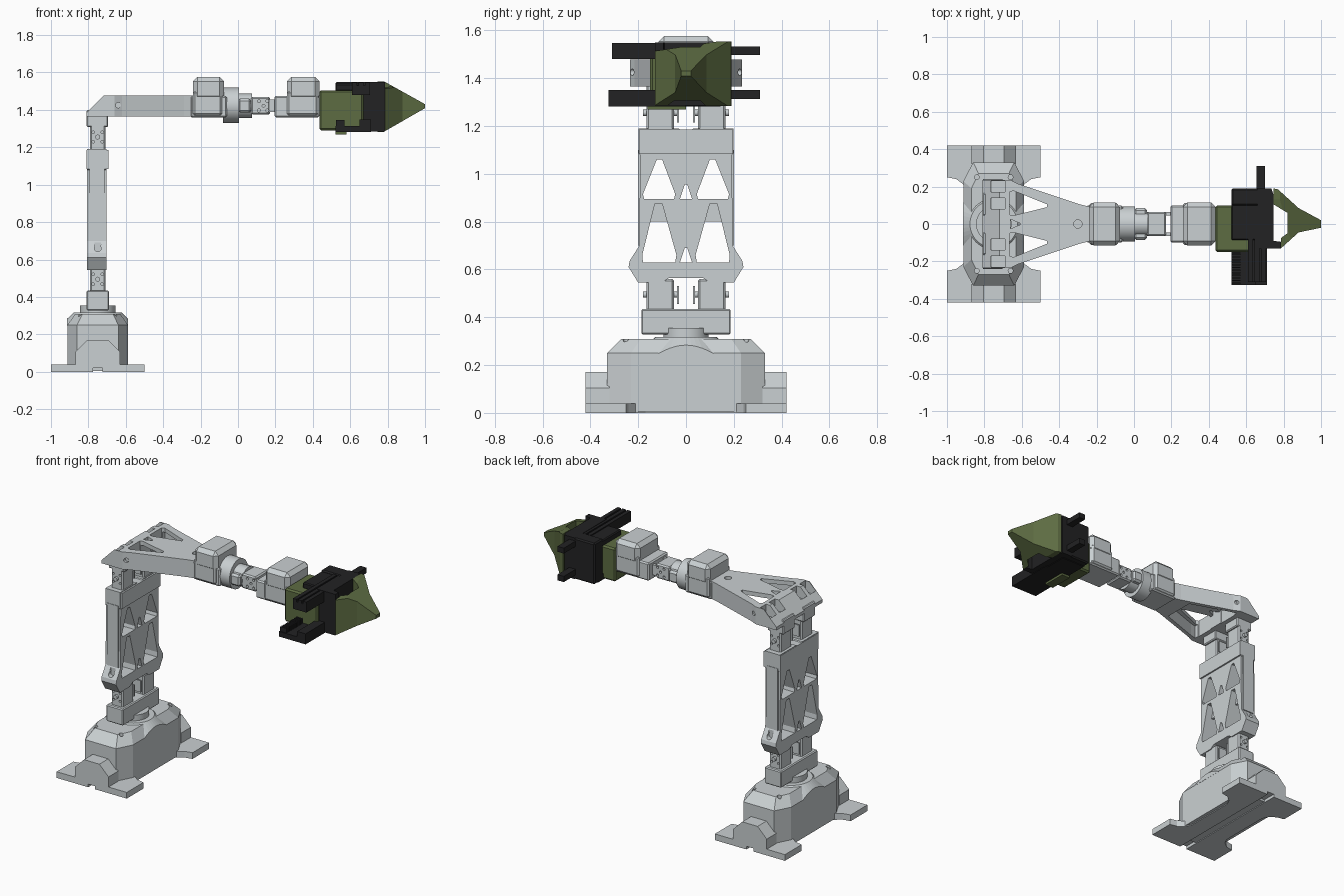
import bpy, bmesh, math
from mathutils import Vector

if "Cube" in bpy.data.objects:
    bpy.data.objects.remove(bpy.data.objects["Cube"])


def material(name, rgb):
    m = bpy.data.materials.new(name)
    m.use_nodes = True
    m.diffuse_color = (*rgb, 1)
    m.node_tree.nodes["Principled BSDF"].inputs["Base Color"].default_value = (*rgb, 1)
    return m


GREY = material("light_grey", (0.59, 0.63, 0.645))
GREEN = material("olive_green", (0.11, 0.15, 0.055))
BLACK = material("soft_black", (0.016, 0.016, 0.017))


def finish(name, bm, mat):
    bmesh.ops.recalc_face_normals(bm, faces=bm.faces)
    me = bpy.data.meshes.new(name)
    bm.to_mesh(me)
    bm.free()
    ob = bpy.data.objects.new(name, me)
    bpy.context.collection.objects.link(ob)
    me.materials.append(mat)
    return ob


def prism(name, pts, axis, lo, hi, mat=GREY, bevel=0):
    """Extrude a flat outline along an axis."""
    place = {"x": lambda a, b, h: (h, a, b), "y": lambda a, b, h: (a, h, b),
             "z": lambda a, b, h: (a, b, h)}[axis]
    bm = bmesh.new()
    face = bm.faces.new([bm.verts.new(place(a, b, lo)) for a, b in pts])
    new = bmesh.ops.extrude_face_region(bm, geom=[face])["geom"]
    bmesh.ops.translate(bm, vec=Vector(place(0, 0, hi - lo)),
                        verts=[v for v in new if isinstance(v, bmesh.types.BMVert)])
    if bevel:
        bmesh.ops.bevel(bm, geom=bm.edges[:], offset=bevel, segments=1, affect="EDGES")
    return finish(name, bm, mat)


def box(name, x, y, z, mat=GREY, bevel=0):
    pts = [(x[0], y[0]), (x[1], y[0]), (x[1], y[1]), (x[0], y[1])]
    return prism(name, pts, "z", z[0], z[1], mat, bevel)


def rod(name, center, axis, lo, hi, r, mat=GREY, sides=32):
    pts = [(center[0] + r * math.cos(i * math.tau / sides),
            center[1] + r * math.sin(i * math.tau / sides)) for i in range(sides)]
    ob = prism(name, pts, axis, lo, hi, mat)
    bpy.ops.object.select_all(action="DESELECT")
    ob.select_set(True)
    bpy.context.view_layer.objects.active = ob
    bpy.ops.object.shade_smooth_by_angle(angle=math.radians(35))
    return ob


def side_hole(x, z, s, y0, y1, r):
    """Cutter along y on the left (s=1) or right (s=-1) side."""
    return rod("hole", (x, z), "y", min(s * y0, s * y1), max(s * y0, s * y1), r, sides=14)


def boolean(ob, cutters, op="DIFFERENCE"):
    for c in cutters:
        c.hide_render = True
        mod = ob.modifiers.new("cut", "BOOLEAN")
        mod.operation, mod.object, mod.solver = op, c, "EXACT"
    bpy.context.view_layer.update()
    dg = bpy.context.evaluated_depsgraph_get()
    me = bpy.data.meshes.new_from_object(ob.evaluated_get(dg))
    ob.modifiers.clear()
    ob.data = me
    for c in cutters:
        bpy.data.objects.remove(c)
    return ob


def mirror_a(pts):
    return pts + [(-a, b) for a, b in reversed(pts)]


def mirror_b(pts):
    return pts + [(a, -b) for a, b in reversed(pts)]


CX = -0.75  # vertical axis of the arm

# Base: plate with four feet, chamfered housing, end covers
foot = [(0.25, 0.42), (0.25, 0.25), (0.20, 0.24), (0.16, 0.21), (0.14, 0.17)]
plate = prism("base_plate", [(CX + a, b) for a, b in mirror_a(mirror_b(foot))], "z", 0, 0.04)
boolean(plate, [box("slot", (CX - 0.025, CX + 0.025), (-0.5, 0.5), (-0.1, 0.02))])

octagon = mirror_a(mirror_b([(0.11, 0.33), (0.162, 0.23)]))
bm = bmesh.new()
rings = [[bm.verts.new((CX + a * sx, b * sy, z)) for a, b in octagon]
         for sx, sy, z in ((1, 1, 0.005), (1, 1, 0.25), (0.74, 0.82, 0.31))]
for low, high in zip(rings, rings[1:]):
    for i in range(8):
        bm.faces.new((low[i - 1], low[i], high[i], high[i - 1]))
bm.faces.new(rings[0])
bm.faces.new(rings[-1])
housing = finish("base_housing", bm, GREY)
boolean(housing, [rod("hole", (CX + sx * 0.09, sy * 0.25), "z", 0.26, 0.4, 0.013, sides=12)
                  for sx in (-1, 1) for sy in (-1, 1)])
cover = [(CX + a, b) for a, b in mirror_a([(0.12, 0.005), (0.12, 0.105), (0.055, 0.17)])]
for side, y in (("left", 0.32), ("right", -0.42)):
    end = prism("base_end_cover_" + side, cover, "y", y, y + 0.1)
    boolean(end, [box("slot", (CX - 0.025, CX + 0.025), (-0.5, 0.5), (-0.1, 0.02))])

# Turntable: conical shoulder trimmed flush with the housing, then a disc
bm = bmesh.new()
bmesh.ops.create_cone(bm, cap_ends=True, segments=48, radius1=0.20, radius2=0.127, depth=0.07)
bmesh.ops.translate(bm, verts=bm.verts, vec=(CX, 0, 0.283))
collar = finish("turntable_shoulder", bm, GREY)
boolean(collar, [box("trim", (CX - 0.163, CX + 0.163), (-0.3, 0.3), (0.2, 0.4))], "INTERSECT")
rod("turntable", (CX, 0), "z", 0.3, 0.355, 0.095, sides=48)

# Shoulder bracket with its clevis
box("shoulder_bracket", (-0.81, -0.69), (-0.187, 0.187), (0.328, 0.435), bevel=0.006)


def joint(name, z0, z1, pin_z):
    """Pair of motor ears with pins and screw holes."""
    for side, s in (("left", 1), ("right", -1)):
        ear = box(f"{name}_ear_{side}", (-0.79, -0.708), sorted((s * 0.05, s * 0.165)), (z0, z1), bevel=0.008)
        boolean(ear, [side_hole(CX + dx, pin_z + dz, s, 0.15, 0.2, 0.007)
                      for dx in (-0.024, 0.024) for dz in (-0.026, 0.026)])
        rod(f"{name}_pin_{side}", (CX, pin_z), "y", min(s * 0.03, s * 0.18), max(s * 0.03, s * 0.18), 0.013)
        box(f"{name}_flange_{side}", (-0.785, -0.715), sorted((s * 0.03, s * 0.038)),
            (pin_z - 0.04, pin_z + 0.035))


joint("shoulder", 0.42, 0.56, 0.495)

# Upright link with triangular windows
outline = mirror_a([(0.07, 0.565), (0.10, 0.545), (0.20, 0.545), (0.24, 0.61), (0.236, 0.635),
                    (0.195, 0.70), (0.192, 1.08), (0.198, 1.085), (0.198, 1.19), (0.03, 1.19), (0.015, 1.175)])
link = prism("upright_link", outline, "x", -0.808, -0.702)
windows = []
for s in (-1, 1):
    for tri in ([(0.05, 0.895), (0.175, 0.895), (0.18, 0.915), (0.122, 1.06), (0.10, 1.06), (0.045, 0.915)],
                [(0.045, 0.63), (0.18, 0.63), (0.183, 0.66), (0.13, 0.875), (0.10, 0.875), (0.04, 0.66)]):
        windows.append(prism("window", [(s * a, b) for a, b in tri], "x", -0.9, -0.6))
    windows += [side_hole(CX, z, s, 0.2, 0.3, 0.018) for z in (0.66, 0.685)]
for z in (0.63, 0.895):
    windows.append(prism("window", [(-0.025, z), (0.025, z), (0.005, z + 0.06), (-0.005, z + 0.06)],
                         "x", -0.9, -0.6))
boolean(link, windows)
box("link_cross_plate", (-0.765, -0.75), (-0.17, 0.17), (0.80, 0.89))
box("link_top_band", (-0.81, -0.692), (-0.196, 0.196), (1.085, 1.185))
for s in (-1, 1):
    box("link_side_rail", (-0.795, -0.715), (s * 0.196 - 0.005, s * 0.196 + 0.005), (0.70, 1.10))

# Elbow
joint("elbow", 1.17, 1.33, 1.255)
for s in (-1, 1):
    box("elbow_block", (-0.81, -0.695), sorted((s * 0.045, s * 0.165)), (1.308, 1.40), bevel=0.006)

# Forearm: tapered shell, sloped at the back, with windows and open underside
arm = prism("forearm", mirror_b([(-0.81, 0.235), (-0.66, 0.235), (-0.62, 0.215), (-0.29, 0.105),
                                 (-0.23, 0.09)]), "z", 1.365, 1.477)
cuts = [prism("slope", [(-0.82, 1.375), (-0.71, 1.485), (-0.82, 1.485)], "y", -0.4, 0.4),
        prism("hollow", mirror_b([(-0.66, 0.20), (-0.62, 0.19), (-0.36, 0.10)]), "z", 1.3, 1.45),
        rod("hole", (-0.30, 0), "z", 1.45, 1.6, 0.022, sides=16)]
for s in (-1, 1):
    cuts.append(prism("window", [(-0.665, s * 0.05), (-0.665, s * 0.17), (-0.645, s * 0.178),
                                 (-0.465, s * 0.105), (-0.465, s * 0.09), (-0.645, s * 0.045)], "z", 1.3, 1.6))
    cuts.append(side_hole(-0.64, 1.425, s, 0.212, 0.3, 0.014))
    for y in (0.11, 0.20):
        cuts.append(box("pocket", (-0.765, -0.69), (s * y - 0.03, s * y + 0.03), (1.405, 1.6)))
cuts.append(prism("window", [(-0.66, 0.025), (-0.66, -0.025), (-0.61, -0.004), (-0.61, 0.004)], "z", 1.3, 1.6))
boolean(arm, cuts)


# Two wrist motors: a low body and a raised chamfered cap
def motor(name, x0, x1, cap0, cap1):
    box(name + "_body", (x0, x1), (-0.10, 0.10), (1.36, 1.475), bevel=0.008)
    box(name + "_case", (cap0, cap1 - 0.01), (-0.112, 0.112), (1.37, 1.50), bevel=0.01)
    box(name + "_cap", (cap0, cap1), (-0.115, 0.115), (1.45, 1.577), bevel=0.024)


motor("wrist_roll_motor", -0.255, -0.06, -0.24, -0.075)
rod("wrist_collar", (0, 1.425), "x", -0.08, 0.005, 0.094, sides=40)
rod("wrist_neck", (0, 1.422), "x", 0.0, 0.075, 0.065, sides=40)
box("wrist_neck_block", (0, 0.07), (-0.085, 0.085), (1.385, 1.46), bevel=0.012)
bracket = box("wrist_bracket", (0.07, 0.172), (-0.065, 0.065), (1.375, 1.47), bevel=0.008)
boolean(bracket, [side_hole(0.137 + dx, 1.422 + dz, s, 0.05, 0.2, 0.008)
                  for dx, dz in ((0, 0), (0.02, 0.025), (-0.025, 0.025), (0.02, -0.025), (-0.025, -0.025))
                  for s in (-1, 1)])
for s in (-1, 1):
    box("wrist_fork", (0.165, 0.22), (s * 0.055 - 0.01, s * 0.055 + 0.01), (1.39, 1.455))
motor("wrist_pitch_motor", 0.195, 0.435, 0.262, 0.437)

# Gripper motor housing
box("gripper_motor", (0.435, 0.67), (-0.15, 0.10), (1.29, 1.505), GREEN, 0.01)
box("gripper_motor_foot", (0.52, 0.58), (-0.16, 0.0), (1.268, 1.30), GREEN)

# Gripper carriage: front wall, side wall and two shelves
prism("carriage_front", [(0.66, -0.13), (0.785, -0.13), (0.785, -0.095), (0.745, -0.09), (0.745, 0.16),
                         (0.735, 0.19), (0.66, 0.19)], "z", 1.285, 1.55, BLACK)
box("carriage_side", (0.52, 0.70), (0.10, 0.19), (1.285, 1.55), BLACK, 0.008)
box("carriage_top", (0.52, 0.70), (-0.085, 0.15), (1.50, 1.54), BLACK, 0.006)
box("carriage_bottom", (0.52, 0.70), (-0.13, 0.15), (1.282, 1.33), BLACK, 0.006)

# Sliding racks
box("upper_rack", (0.61, 0.705), (-0.31, 0.1), (1.48, 1.53), BLACK)
for x in (0.61, 0.645, 0.68):
    box("upper_rack_rib", (x, x + 0.025), (-0.31, 0.1), (1.52, 1.547), BLACK)
box("upper_rack_tail", (0.655, 0.70), (0.1, 0.31), (1.497, 1.532), BLACK)
box("lower_rack", (0.52, 0.71), (-0.325, 0.0), (1.282, 1.315), BLACK)
box("lower_rack_wall", (0.65, 0.71), (-0.325, 0.0), (1.30, 1.35), BLACK)
box("lower_rack_tail", (0.655, 0.70), (0.1, 0.31), (1.313, 1.35), BLACK)
for i in range(14):
    y = -0.32 + i * 0.014
    box("rack_tooth", (0.525, 0.57), (y, y + 0.007), (1.31, 1.345), BLACK)

# Wedge fingers closing to a point, hollow between them
wedge = prism("wedge", [(0.73, 1.553), (0.78, 1.553), (1.01, 1.425), (1.01, 1.415), (0.78, 1.283), (0.73, 1.283)],
              "y", -0.4, 0.4, GREEN)
fingers = prism("gripper_fingers", [(0.746, 0.19), (0.77, 0.185), (0.88, 0.085), (1.0, 0.02), (1.0, -0.02),
                                    (0.88, -0.045), (0.786, -0.13), (0.786, -0.075),
                                    (0.82, -0.05), (0.82, 0.06), (0.746, 0.105)], "z", 1.2, 1.65, GREEN)
boolean(fingers, [wedge], "INTERSECT")
boolean(fingers, [prism("corner", [(-0.2, 1.505), (-0.12, 1.515), (0.15, 1.556), (-0.2, 1.6)], "x", 0.6, 1.1)])
